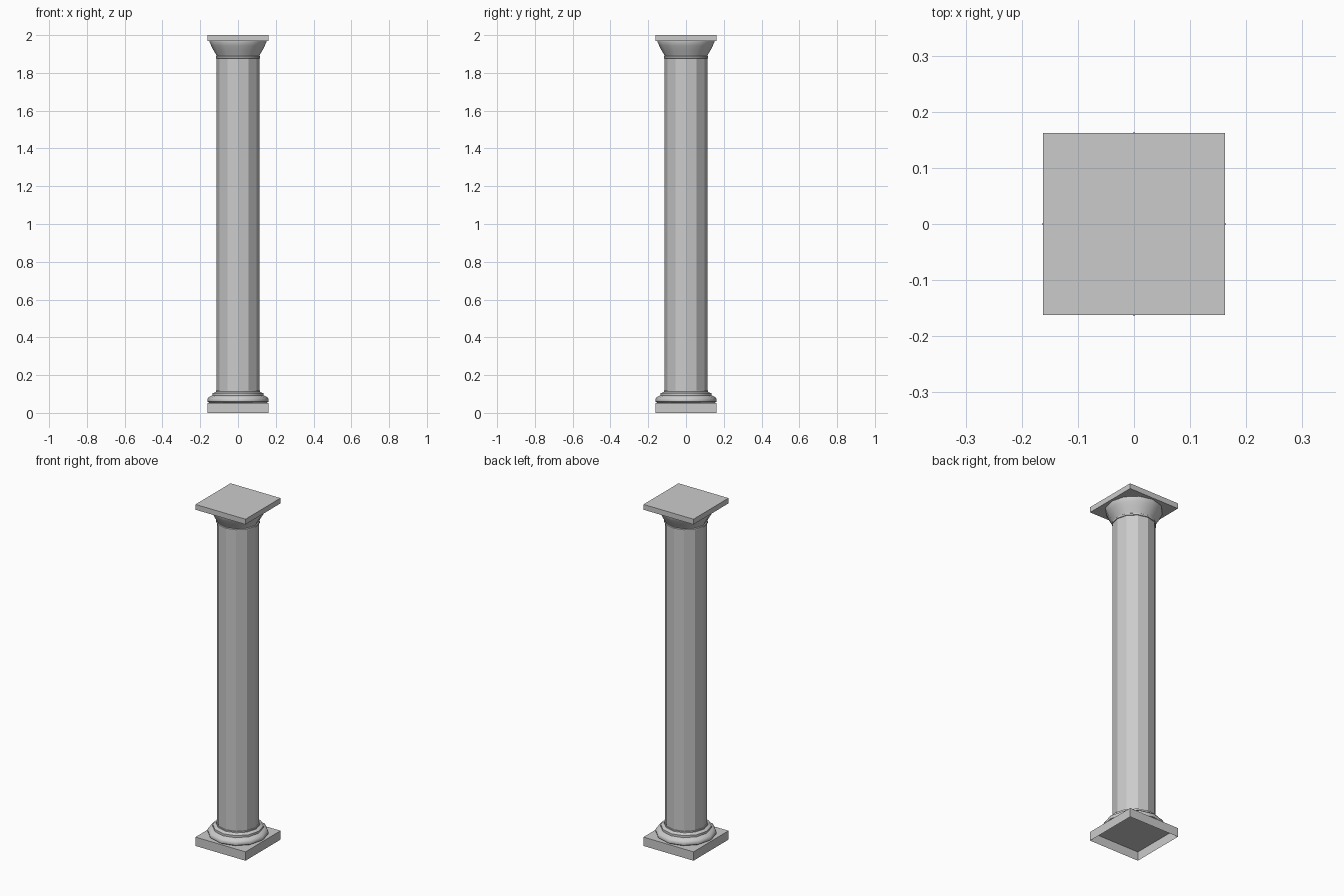
import bpy, bmesh, math

if "Cube" in bpy.data.objects:
    bpy.data.objects.remove(bpy.data.objects["Cube"])

SIDES = 12


def make_object(name, bm, smooth_angle=None):
    bmesh.ops.recalc_face_normals(bm, faces=bm.faces[:])
    mesh = bpy.data.meshes.new(name)
    bm.to_mesh(mesh)
    bm.free()
    obj = bpy.data.objects.new(name, mesh)
    bpy.context.collection.objects.link(obj)
    if smooth_angle:
        bpy.ops.object.select_all(action='DESELECT')
        obj.select_set(True)
        bpy.context.view_layer.objects.active = obj
        bpy.ops.object.shade_smooth_by_angle(angle=math.radians(smooth_angle))
    return obj


def slab(name, half, z0, z1, open_bottom=False):
    bm = bmesh.new()
    bmesh.ops.create_cube(bm, size=1)
    for v in bm.verts:
        v.co.x *= 2 * half
        v.co.y *= 2 * half
        v.co.z = z0 if v.co.z < 0 else z1
    if open_bottom:
        bottom = [f for f in bm.faces if all(v.co.z < z0 + 1e-5 for v in f.verts)]
        bmesh.ops.delete(bm, geom=bottom, context='FACES_ONLY')
    return make_object(name, bm)


def turned(name, profile, smooth_angle=None):
    """Revolve (radius, z) points into a ring-sided part."""
    bm = bmesh.new()
    rings = []
    for r, z in profile:
        rings.append([bm.verts.new((r * math.cos(math.tau * i / SIDES),
                                    r * math.sin(math.tau * i / SIDES), z))
                      for i in range(SIDES)])
    for a, b in zip(rings, rings[1:]):
        for i in range(SIDES):
            j = (i + 1) % SIDES
            bm.faces.new((a[i], a[j], b[j], b[i]))
    return make_object(name, bm, smooth_angle)


# square plinth, hollow underneath
slab("plinth", 0.162, 0.0, 0.052, open_bottom=True)

# rounded base mouldings
turned("base_moulding", [(0.150, 0.052), (0.161, 0.059), (0.163, 0.069),
                         (0.158, 0.080), (0.143, 0.090), (0.135, 0.092),
                         (0.135, 0.104), (0.122, 0.108), (0.117, 0.112),
                         (0.117, 0.119), (0.110, 0.120)], 40)

# faceted shaft
turned("shaft", [(0.113, 0.115), (0.113, 1.878)])

# neck ring and flared capital
turned("capital", [(0.110, 1.876), (0.117, 1.878), (0.117, 1.887),
                   (0.113, 1.890), (0.119, 1.902), (0.131, 1.922),
                   (0.142, 1.944), (0.150, 1.962), (0.150, 1.970)], 40)

# square slab on top
slab("abacus", 0.162, 1.969, 2.0)
